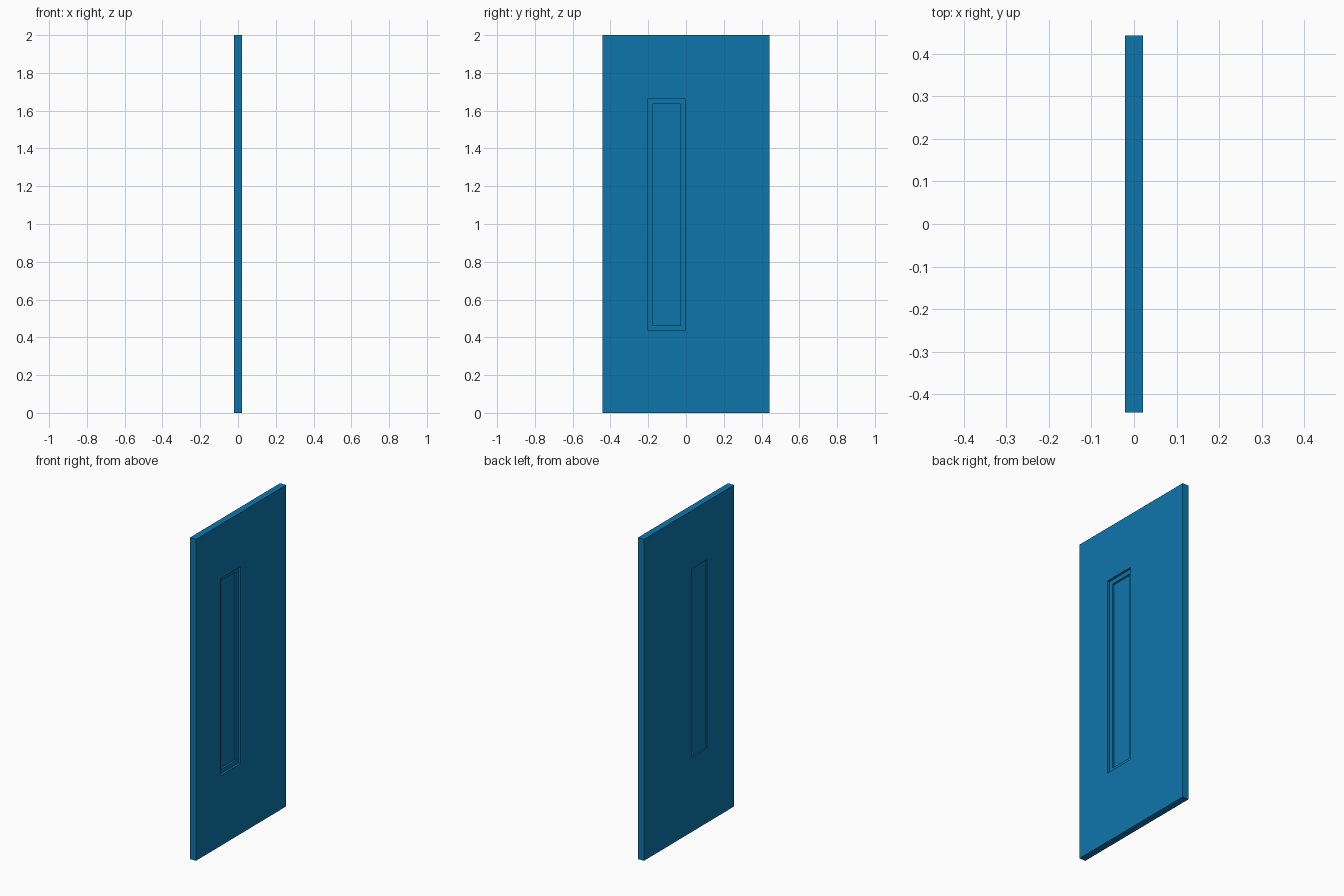
import bpy, bmesh

if "Cube" in bpy.data.objects:
    bpy.data.objects.remove(bpy.data.objects["Cube"])

blue = bpy.data.materials.new("blue_paint")
blue.diffuse_color = (0.004, 0.18, 0.41, 1)
blue.use_nodes = True
blue.node_tree.nodes["Principled BSDF"].inputs["Base Color"].default_value = blue.diffuse_color

# Rectangles in the door plane: y min, y max, z min, z max
SLAB = (-0.443, 0.443, 0.0, 2.0)
REBATE = (-0.204, -0.003, 0.4375, 1.6625)
OPENING = (-0.178, -0.029, 0.4635, 1.6365)
HALF = 0.021


def finish(name, bm):
    bmesh.ops.recalc_face_normals(bm, faces=bm.faces)
    mesh = bpy.data.meshes.new(name)
    bm.to_mesh(mesh)
    bm.free()
    mesh.materials.append(blue)
    obj = bpy.data.objects.new(name, mesh)
    bpy.context.collection.objects.link(obj)


def loop(bm, rect, x):
    y0, y1, z0, z1 = rect
    return [bm.verts.new((x, y, z)) for y, z in ((y0, z0), (y1, z0), (y1, z1), (y0, z1))]


def bridge(bm, a, b):
    for i in range(4):
        j = (i + 1) % 4
        bm.faces.new((a[i], a[j], b[j], b[i]))


# Door slab: closed ring of rectangles, with a stepped rebate around the window
bm = bmesh.new()
steps = [(SLAB, -HALF), (SLAB, HALF), (REBATE, HALF), (REBATE, 0.007),
         (OPENING, 0.007), (OPENING, -HALF)]
loops = [loop(bm, r, x) for r, x in steps]
for k in range(len(loops)):
    bridge(bm, loops[k], loops[(k + 1) % len(loops)])
finish("door_slab", bm)

# Window pane set inside the opening
bm = bmesh.new()
back, front = loop(bm, OPENING, -0.012), loop(bm, OPENING, -0.005)
bridge(bm, back, front)
bm.faces.new(back)
bm.faces.new(front)
finish("window_pane", bm)
